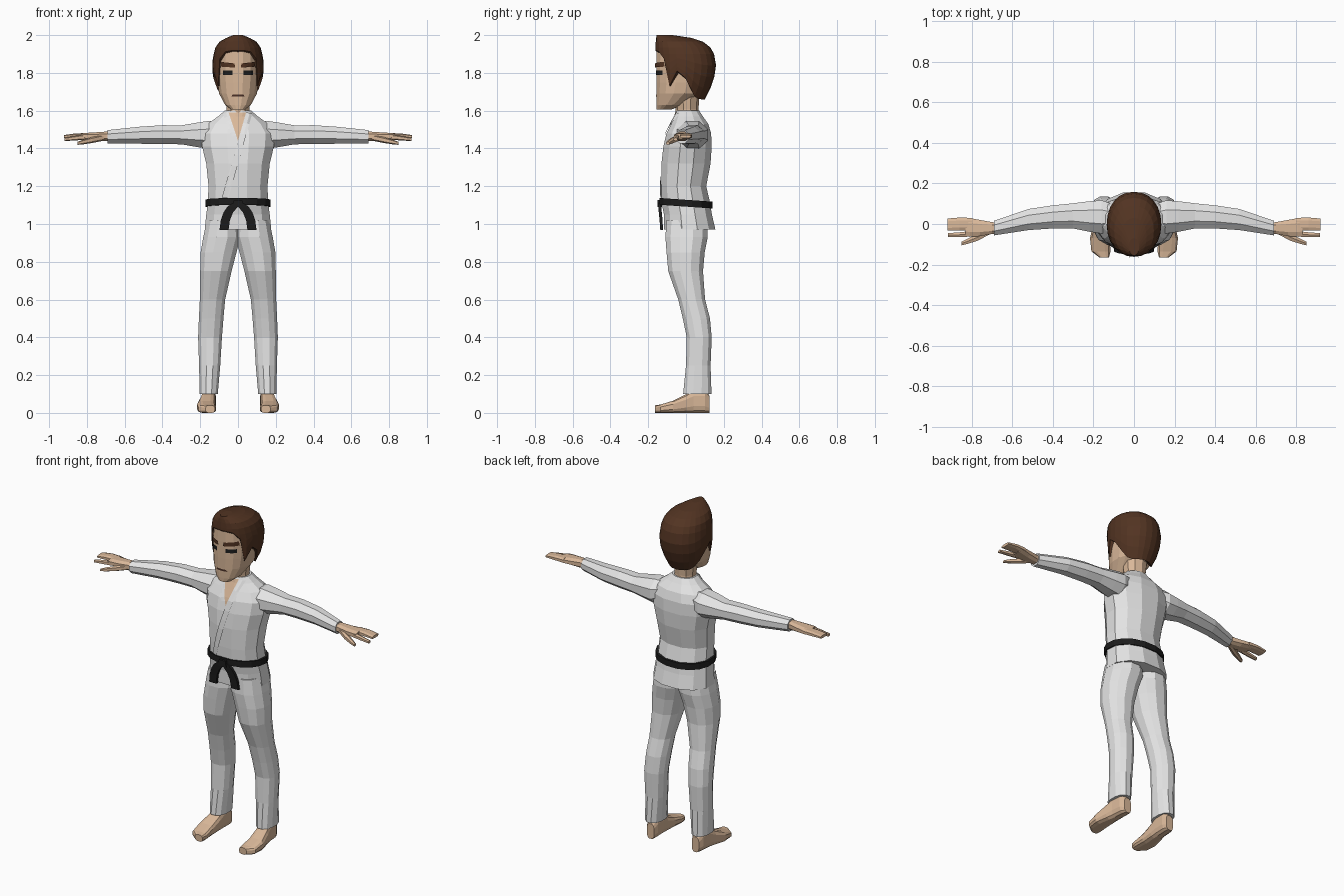
import bpy, bmesh, math
from mathutils import Vector
from mathutils.bvhtree import BVHTree


def material(name, rgb):
    m = bpy.data.materials.new(name)
    m.diffuse_color = (*rgb, 1)
    return m


CLOTH = material("white_cloth", (0.78, 0.78, 0.78))
SKIN = material("skin", (0.70, 0.48, 0.32))
HAIR = material("brown_hair", (0.085, 0.034, 0.016))
BLACK = material("black_cloth", (0.012, 0.012, 0.012))
LIP = material("dark_mouth", (0.07, 0.03, 0.02))


def make(name, bm, mat, mirror=False, fix=True):
    if fix:
        bmesh.ops.recalc_face_normals(bm, faces=bm.faces)
    me = bpy.data.meshes.new(name)
    bm.to_mesh(me)
    me.materials.append(mat)
    ob = bpy.data.objects.new(name, me)
    bpy.context.collection.objects.link(ob)
    if mirror:
        ob.modifiers.new("mirror", 'MIRROR').use_mirror_merge = False
    return ob


def section(n, power=1.0):
    """Unit superellipse with flat sides facing the axes."""
    pts = []
    for i in range(n):
        a = 2 * math.pi * (i + 0.5) / n
        c, s = math.cos(a), math.sin(a)
        pts.append((math.copysign(abs(c) ** power, c), math.copysign(abs(s) ** power, s)))
    m = max(abs(p[0]) for p in pts)
    return [(u / m, v / m) for u, v in pts]


def loft(name, axis, rings, n, mat, power=1.0, mirror=False):
    """Rings are (position on axis, centre 1, centre 2, radius 1, radius 2)."""
    bm = bmesh.new()
    loops = []
    for a, c1, c2, r1, r2 in rings:
        loop = []
        for u, v in section(n, power):
            p, q = c1 + u * r1, c2 + v * r2
            loop.append(bm.verts.new({'x': (a, p, q), 'y': (p, a, q), 'z': (p, q, a)}[axis]))
        loops.append(loop)
    for lo, hi in zip(loops, loops[1:]):
        for i in range(n):
            j = (i + 1) % n
            bm.faces.new((lo[i], lo[j], hi[j], hi[i]))
    bm.faces.new(loops[0])
    bm.faces.new(loops[-1])
    return make(name, bm, mat, mirror)


def plate(name, target, corners, mat, offset=0.004, mirror=False, nx=5, nz=8):
    """Thin patch laid on the front of a part; corners (x, z) counterclockwise."""
    bm = bmesh.new()
    bm.from_mesh(target.data)
    tree = BVHTree.FromBMesh(bm)
    bm.free()
    bm = bmesh.new()
    bl, br, tr, tl = [Vector(c) for c in corners]
    grid = []
    for k in range(nz + 1):
        lo, hi = bl.lerp(tl, k / nz), br.lerp(tr, k / nz)
        row = []
        for i in range(nx + 1):
            p = lo.lerp(hi, i / nx)
            hit = tree.ray_cast(Vector((p.x, -1, p.y)), Vector((0, 1, 0)))[0]
            y = hit.y if hit else -0.1
            row.append(bm.verts.new((p.x, y - offset, p.y)))
        grid.append(row)
    for a, b in zip(grid, grid[1:]):
        for i in range(nx):
            bm.faces.new((a[i], a[i + 1], b[i + 1], b[i]))
    return make(name, bm, mat, mirror, fix=False)


# Trousers and feet
loft("trouser_leg", 'z', [
    (0.10, .155, .060, .048, .075), (0.25, .150, .065, .056, .065),
    (0.40, .148, .070, .063, .066), (0.50, .142, .055, .065, .072),
    (0.60, .135, .030, .067, .071), (0.75, .117, -.002, .083, .092),
    (0.85, .103, -.002, .095, .101), (0.93, .085, .003, .099, .112),
    (1.02, .080, .005, .085, .108)], 12, CLOTH, 0.9, True)
loft("foot", 'y', [
    (-.165, .147, .020, .024, .020), (-.135, .163, .022, .047, .022),
    (-.07, .168, .032, .049, .032), (0, .160, .049, .041, .049),
    (.04, .155, .062, .037, .062), (.10, .152, .062, .035, .062),
    (.125, .150, .045, .024, .045)], 12, SKIN, 0.65, True)

# Jacket body with sleeves merged into it
jacket = loft("jacket", 'z', [
    (0.97, 0, .020, .176, .136), (1.05, 0, .010, .168, .127),
    (1.11, 0, .000, .160, .128), (1.20, 0, -.012, .156, .119),
    (1.32, 0, .000, .168, .130), (1.41, 0, .008, .190, .128),
    (1.48, 0, .015, .195, .118), (1.53, 0, .020, .160, .098),
    (1.57, 0, .015, .105, .074), (1.60, 0, .010, .070, .060)], 12, CLOTH, 0.92)
sleeve = loft("sleeve_helper", 'x', [
    (.08, .030, 1.490, .060, .050), (.16, .035, 1.472, .082, .073),
    (.22, .037, 1.472, .075, .064), (.30, .040, 1.472, .062, .050),
    (.40, .035, 1.473, .057, .050), (.52, .022, 1.470, .052, .045),
    (.69, -.020, 1.462, .036, .035)], 8, CLOTH, 1.0, True)
union = jacket.modifiers.new("sleeves", 'BOOLEAN')
union.operation = 'UNION'
union.solver = 'EXACT'
union.object = sleeve
sleeve.hide_render = True
sleeve.hide_viewport = True

# Open collar and lapels
plate("chest_skin", jacket, [(.002, 1.43), (.006, 1.43), (.043, 1.59), (-.052, 1.59)], SKIN)
plate("over_lapel", jacket, [(-.085, 1.14), (-.050, 1.14), (.075, 1.585), (.043, 1.592)],
      CLOTH, 0.008)
plate("under_lapel", jacket, [(-.022, 1.42), (.003, 1.43), (-.050, 1.592), (-.080, 1.582)],
      CLOTH, 0.006)

# Belt band, knot and hanging ends
bm = bmesh.new()
band = []
for z, rx, ry in ((1.092, .152, .118), (1.092, .171, .139), (1.128, .171, .139), (1.128, .152, .118)):
    band.append([bm.verts.new((u * rx, v * ry, z - .07 * v * ry)) for u, v in section(16, 0.92)])
for k in range(4):
    a, b = band[k], band[(k + 1) % 4]
    for i in range(16):
        j = (i + 1) % 16
        bm.faces.new((a[i], a[j], b[j], b[i]))
make("belt", bm, BLACK)
loft("belt_knot", 'z', [(1.09, 0, -.140, .026, .012), (1.128, 0, -.140, .022, .012)], 4, BLACK, 0)
loft("belt_end", 'z', [
    (0.968, .074, -.129, .024, .007), (1.02, .067, -.132, .024, .008),
    (1.06, .052, -.136, .025, .008), (1.09, .030, -.139, .028, .008),
    (1.11, .012, -.140, .020, .008)], 4, BLACK, 0, True)

# Hands
loft("palm", 'x', [
    (.67, -.020, 1.463, .027, .024), (.70, -.020, 1.464, .029, .025),
    (.76, -.020, 1.464, .040, .021), (.81, -.017, 1.465, .046, .017),
    (.83, -.015, 1.465, .044, .014)], 8, SKIN, 0.8, True)
loft("fingers", 'x', [
    (.80, .000, 1.466, .030, .015), (.86, .000, 1.467, .032, .013),
    (.92, -.003, 1.463, .030, .008)], 8, SKIN, 0.7, True)
loft("index_finger", 'x', [
    (.79, -.047, 1.462, .014, .014), (.86, -.053, 1.455, .012, .011),
    (.918, -.055, 1.448, .010, .008)], 6, SKIN, 0.8, True)
loft("thumb", 'x', [
    (.71, -.035, 1.458, .015, .015), (.77, -.065, 1.445, .017, .014),
    (.82, -.085, 1.434, .013, .011), (.85, -.096, 1.427, .009, .007)], 6, SKIN, 0.8, True)

# Neck and head
loft("neck", 'z', [(1.54, 0, .010, .062, .058), (1.61, 0, .005, .060, .058),
                   (1.70, 0, .005, .070, .065)], 10, SKIN)
head = loft("head", 'z', [
    (1.607, 0, -.115, .038, .040), (1.63, 0, -.085, .068, .071),
    (1.69, 0, -.037, .100, .119), (1.75, 0, -.023, .108, .134),
    (1.85, 0, -.010, .113, .147), (1.92, 0, -.012, .106, .143),
    (1.96, 0, -.030, .075, .105)], 16, SKIN, 0.9)

# Face details
plate("eye", head, [(.030, 1.788), (.080, 1.790), (.080, 1.812), (.030, 1.812)],
      BLACK, 0.005, True, 4, 2)
plate("eyebrow", head, [(.016, 1.828), (.092, 1.833), (.088, 1.858), (.018, 1.850)],
      HAIR, 0.008, True, 4, 2)
plate("mouth", head, [(-.036, 1.674), (.036, 1.674), (.028, 1.685), (-.028, 1.685)],
      LIP, 0.004, False, 6, 1)

# Hair: columns around the head, each rising from the hairline to the crown
PROFILE = [(1.66, .092, -.155, .100), (1.74, .124, -.157, .140), (1.80, .135, -.160, .155),
           (1.87, .134, -.162, .162), (1.93, .123, -.162, .135), (1.965, .098, -.160, .090),
           (1.985, .062, -.158, .030), (2.00, .025, -.155, -.070)]
HAIRLINE = [1.918, 1.918, 1.912, 1.875, 1.73, 1.81, 1.775, 1.715, 1.675, 1.662, 1.66, 1.66, 1.66]


def hair_point(angle, z):
    for a, b in zip(PROFILE, PROFILE[1:]):
        if z <= b[0] + 1e-6:
            t = (z - a[0]) / (b[0] - a[0])
            break
    rx, front, back = [p + (q - p) * t for p, q in zip(a[1:], b[1:])]
    x, y = math.sin(angle), -math.cos(angle)
    x, y = [math.copysign(abs(w) ** 0.93, w) for w in (x, y)]
    return (rx * x, (front + back) / 2 + (back - front) / 2 * y, z)


bm = bmesh.new()
columns = []
for i in range(24):
    low = HAIRLINE[min(i, 24 - i)]
    mid = max(low, 1.90)
    heights = [low + (mid - low) * k / 4 for k in range(4)] + [max(mid, low + .005), 1.935, 1.965, 1.985, 2.0]
    columns.append([bm.verts.new(hair_point(math.radians(15 * i), z)) for z in heights])
under = bm.verts.new((0, .01, 1.74))
for i in range(24):
    a, b = columns[i], columns[(i + 1) % 24]
    bm.faces.new((under, b[0], a[0]))
    for k in range(len(a) - 1):
        bm.faces.new((a[k], b[k], b[k + 1], a[k + 1]))
bm.faces.new([c[-1] for c in columns])
bmesh.ops.remove_doubles(bm, verts=bm.verts, dist=0.0005)
make("hair", bm, HAIR)
